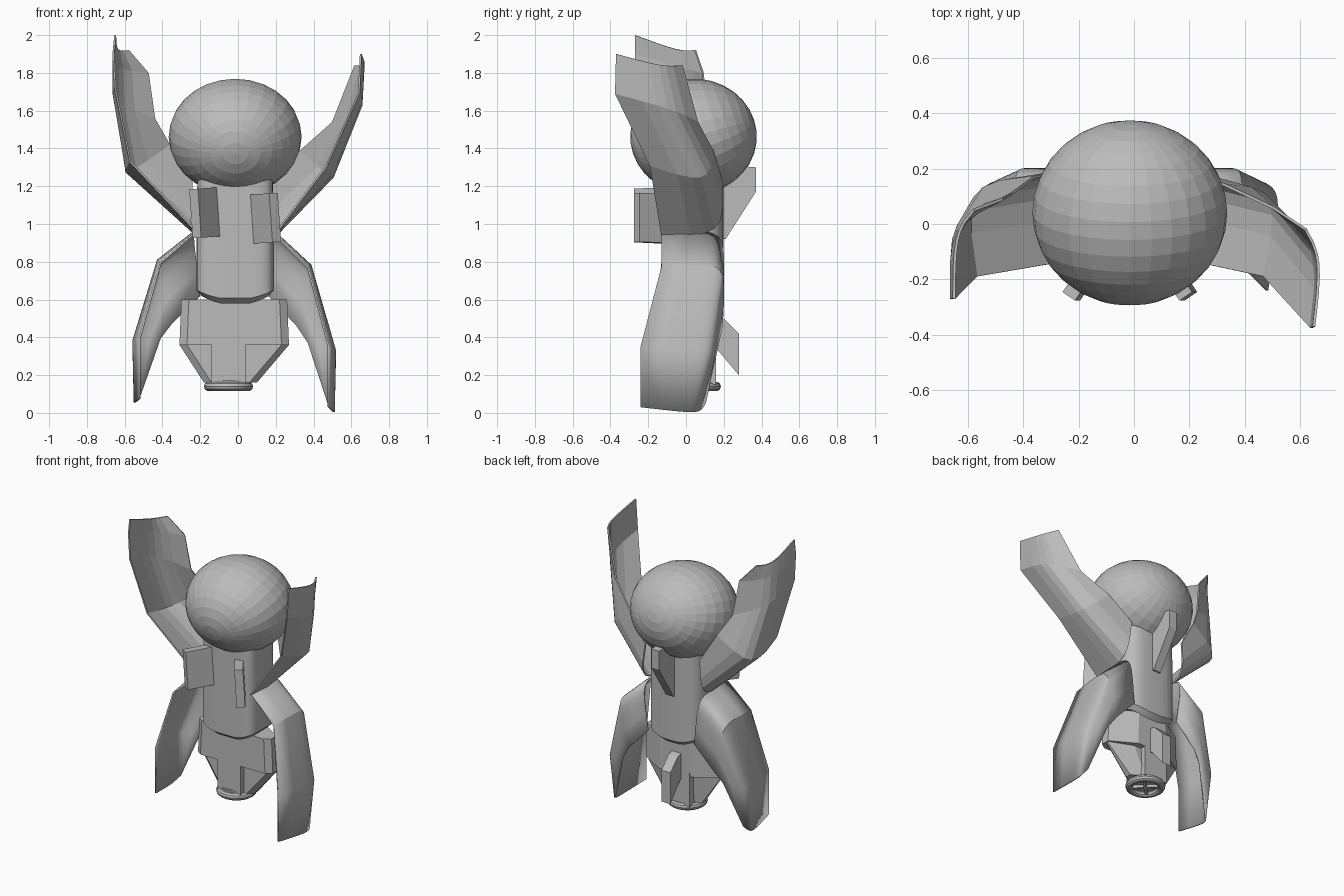
import bpy, bmesh, math
from mathutils import Vector, Matrix

cube = bpy.data.objects.get("Cube")
if cube:
    bpy.data.objects.remove(cube, do_unlink=True)

grey = bpy.data.materials.new("plain_grey")
grey.use_nodes = True
tone = (0.5, 0.5, 0.5, 1)
grey.diffuse_color = tone
grey.node_tree.nodes["Principled BSDF"].inputs["Base Color"].default_value = tone


def finish(name, bm, smooth=None):
    """Turn a bmesh into a named, coloured object."""
    bmesh.ops.recalc_face_normals(bm, faces=bm.faces)
    mesh = bpy.data.meshes.new(name)
    bm.to_mesh(mesh)
    bm.free()
    mesh.materials.append(grey)
    obj = bpy.data.objects.new(name, mesh)
    bpy.context.collection.objects.link(obj)
    if smooth:
        bpy.ops.object.select_all(action='DESELECT')
        obj.select_set(True)
        bpy.context.view_layer.objects.active = obj
        bpy.ops.object.shade_smooth_by_angle(angle=math.radians(smooth))
    return obj


def loft(name, rings, closed=True, smooth=None):
    """Skin a row of cross-sections; closed ones also get end caps."""
    bm = bmesh.new()
    rows = [[bm.verts.new(p) for p in ring] for ring in rings]
    count = len(rows[0])
    for low, high in zip(rows, rows[1:]):
        for i in range(count if closed else count - 1):
            j = (i + 1) % count
            bm.faces.new((low[i], low[j], high[j], high[i]))
    if closed:
        bm.faces.new(rows[0])
        bm.faces.new(rows[-1])
    return finish(name, bm, smooth)


def shell(name, sections, steps, pull, smooth=None):
    """Thin curved limb; each section bends from front edge to back edge."""
    rings = []
    for section in sections:
        front, bend, back = map(Vector, section)
        ring = []
        for i in range(steps + 1):
            t = i / steps
            a, b, c = (1 - t) ** 2, pull * 2 * t * (1 - t), t * t
            ring.append((front * a + bend * b + back * c) / (a + b + c))
        rings.append(ring)
    obj = loft(name, rings, False, smooth)
    thick = obj.modifiers.new("thickness", 'SOLIDIFY')
    thick.thickness = 0.01
    thick.offset = 0
    return obj


def slab(name, profile, width, x):
    """Side profile (y, z) extruded across x."""
    return loft(name, [[(x + s * width / 2, y, z) for y, z in profile] for s in (-1, 1)])


def box(name, size, place, turn=0, roll=0):
    bm = bmesh.new()
    bmesh.ops.create_cube(bm, size=1, matrix=Matrix.Translation(place)
                          @ Matrix.Rotation(roll, 4, 'Y') @ Matrix.Rotation(turn, 4, 'Z')
                          @ Matrix.Diagonal((*size, 1)))
    return finish(name, bm)


# Round head, poles facing front and back, tipped slightly down
bm = bmesh.new()
bmesh.ops.create_uvsphere(bm, u_segments=28, v_segments=16, radius=1, matrix=(
    Matrix.Translation((-0.015, 0.04, 1.462)) @ Matrix.Diagonal((0.352, 0.335, 0.308, 1))
    @ Matrix.Rotation(math.radians(107), 4, 'X')))
finish("head", bm)


# Body column: nearly flat front, rounded back, lower rim dipping in the middle
def column(rx, ry, z, dip):
    ring = []
    for i in range(32):
        a = math.tau * (i + 0.5) / 32
        c, s = math.cos(a), math.sin(a)
        power = 0.4 if s < 0 else 0.6
        x = rx * math.copysign(abs(c) ** power, c)
        y = ry * math.copysign(abs(s) ** power, s)
        ring.append((x - 0.015, y + 0.035, z + dip * (x / rx) ** 2))
    return ring


loft("body", [column(0.18, 0.13, 0.57, 0.05), column(0.205, 0.165, 0.6, 0.05),
              column(0.205, 0.165, 0.95, 0), column(0.2, 0.165, 1.27, 0)], smooth=30)


# Tail block: flat front, thin sides, raised back, tapering to the nozzle
def tail_ring(hx, front, edge, back, z, x):
    half = [(hx, edge), (hx * 0.4, back)]
    rim = half + [(-a, b) for a, b in reversed(half)]
    rim += [(-hx, front + 0.03), (0.04 - hx, front), (hx - 0.04, front), (hx, front + 0.03)]
    return [(x + a, b, z) for a, b in rim]


loft("tail", [tail_ring(0.14, 0.01, 0.08, 0.13, 0.16, -0.04),
              tail_ring(0.29, 0.01, 0.05, 0.12, 0.36, -0.02),
              tail_ring(0.29, -0.03, 0.06, 0.16, 0.36, -0.02),
              tail_ring(0.28, -0.03, 0.06, 0.16, 0.6, -0.02)])
box("tail_keel", (0.18, 0.19, 0.24), (-0.05, 0.065, 0.27))
slab("tail_fin", [(0.12, 0.52), (0.2, 0.5), (0.28, 0.42), (0.28, 0.2), (0.17, 0.33), (0.12, 0.33)],
     0.07, -0.04)

# Nozzle ring with a cross inside
hub = Vector((-0.05, 0.055, 0.14))
bpy.ops.mesh.primitive_torus_add(location=hub, major_radius=0.105, minor_radius=0.025,
                                 major_segments=24, minor_segments=10)
ring = bpy.context.object
ring.name = "nozzle_ring"
ring.data.materials.append(grey)
bpy.ops.object.shade_smooth_by_angle()
bm = bmesh.new()
bmesh.ops.create_cone(bm, cap_ends=True, segments=24, radius1=0.1, radius2=0.1, depth=0.03,
                      matrix=Matrix.Translation(hub + Vector((0, 0, 0.02))))
finish("nozzle_plate", bm, 30)
for i in (1, 3):
    box("nozzle_spoke", (0.18, 0.02, 0.03), hub, math.pi * i / 4)

# Splayed front plates and the rear fin
for side, label in ((-1, "right"), (1, "left")):
    box(label + "_front_plate", (0.055, 0.22, 0.26),
        (side * 0.15 - 0.015, -0.17, 1.045 - side * 0.015), side * math.radians(34),
        math.radians(-4))
slab("back_fin", [(0.14, 1.32), (0.37, 1.3), (0.37, 1.17), (0.21, 0.92), (0.14, 0.92)], 0.06, -0.02)

# Legs: full curved shells, the right one raised and set back a little
leg = [((0.19, -0.13, 0.95), (0.2, 0.21, 0.97), (0.16, 0.19, 0.62)),
       ((0.37, -0.13, 0.77), (0.395, 0.21, 0.8), (0.31, 0.19, 0.46)),
       ((0.48, -0.24, 0.35), (0.535, 0.14, 0.32), (0.37, 0.17, 0.37)),
       ((0.48, -0.24, 0.03), (0.516, 0.07, -0.006), (0.475, 0.1, 0.05))]
raised_leg = [[(-x - 0.04, y * 0.7 if y < -0.2 else y, z + 0.2 * max(0, x - 0.25))
               for x, y, z in row] for row in leg]
shell("left_leg", leg, 14, 3.5, 25)
shell("right_leg", raised_leg, 14, 3.5, 25)

# Arms: faceted shells reaching up and forward
shell("left_arm", [((0.19, -0.13, 0.94), (0.22, 0.21, 0.93), (0.18, 0.19, 1.22)),
                   ((0.47, -0.19, 1.31), (0.54, 0.13, 1.2), (0.33, 0.14, 1.39)),
                   ((0.64, -0.375, 1.69), (0.68, -0.07, 1.61), (0.5, 0.06, 1.54)),
                   ((0.65, -0.37, 1.9), (0.68, -0.12, 1.83), (0.62, -0.02, 1.84))], 6, 2)
shell("right_arm", [((-0.22, -0.13, 0.96), (-0.26, 0.21, 0.94), (-0.24, 0.19, 1.22)),
                    ((-0.57, -0.19, 1.33), (-0.63, 0.15, 1.23), (-0.36, 0.17, 1.42)),
                    ((-0.65, -0.27, 1.72), (-0.68, 0.03, 1.65), (-0.44, 0.11, 1.56)),
                    ((-0.66, -0.27, 1.9), (-0.67, 0, 1.82), (-0.475, 0.09, 1.8)),
                    ((-0.65, -0.27, 2.0), (-0.65, -0.03, 1.91), (-0.58, 0.05, 1.92))], 6, 2)
